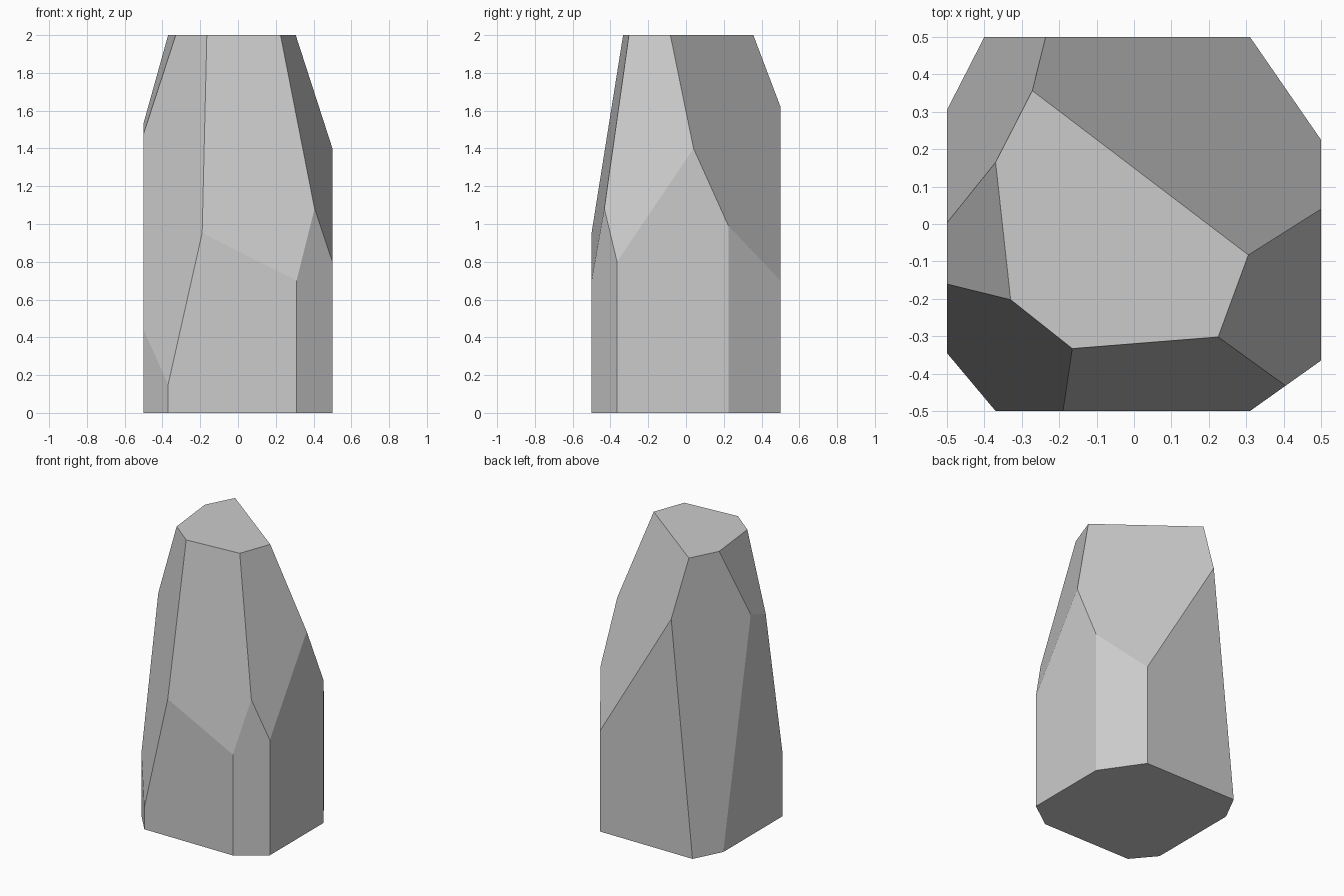
import bpy, bmesh
from mathutils import Vector

if "Cube" in bpy.data.objects:
    bpy.data.objects.remove(bpy.data.objects["Cube"])

# Each cut is a plane through three points on the finished faceted stone
CUTS = [
    # upright corner chamfers
    [(0.31, -0.5, 0), (0.5, -0.365, 0), (0.5, -0.365, 1)],    # front right
    [(0.31, 0.5, 0), (0.5, 0.225, 0), (0.5, 0.225, 1)],       # back right
    [(-0.37, -0.5, 0), (-0.5, -0.345, 0), (-0.5, -0.345, 1)], # front left
    # sloping facets
    [(-0.37, 0.165, 2), (-0.4, 0.5, 0), (-0.5, 0.305, 0)],    # back left
    [(-0.33, -0.2, 2), (-0.37, 0.165, 2), (-0.5, -0.08, 1.505)],   # left
    [(-0.165, -0.333, 2), (-0.5, -0.16, 1.48), (-0.37, -0.5, 0.15)],  # front left
    [(-0.165, -0.333, 2), (0.225, -0.302, 2), (0.31, -0.5, 0.7)],  # front
    [(0.225, -0.302, 2), (0.5, 0.04, 1.4), (0.5, -0.365, 0.8)],    # right
    [(-0.27, 0.355, 2), (0.5, 0.04, 1.4), (0.31, 0.5, 0.7)],       # back right
]


def slice_off(bm, points):
    """Remove everything outside the plane and cap the cut."""
    a, b, c = map(Vector, points)
    normal = (b - a).cross(c - a).normalized()
    if normal.dot(Vector((0, 0, 1)) - a) > 0:
        normal.negate()
    bmesh.ops.bisect_plane(bm, geom=bm.verts[:] + bm.edges[:] + bm.faces[:],
                           dist=1e-5, plane_co=a, plane_no=normal, clear_outer=True)
    bmesh.ops.holes_fill(bm, edges=[e for e in bm.edges if e.is_boundary], sides=0)


# Block, 1 x 1 x 2, standing on the ground
bm = bmesh.new()
bmesh.ops.create_cube(bm, size=1)
for v in bm.verts:
    v.co.z = (v.co.z + 0.5) * 2

for cut in CUTS:
    slice_off(bm, cut)
bmesh.ops.recalc_face_normals(bm, faces=bm.faces[:])

mesh = bpy.data.meshes.new("faceted_rock")
bm.to_mesh(mesh)
bm.free()
bpy.context.collection.objects.link(bpy.data.objects.new("faceted_rock", mesh))
